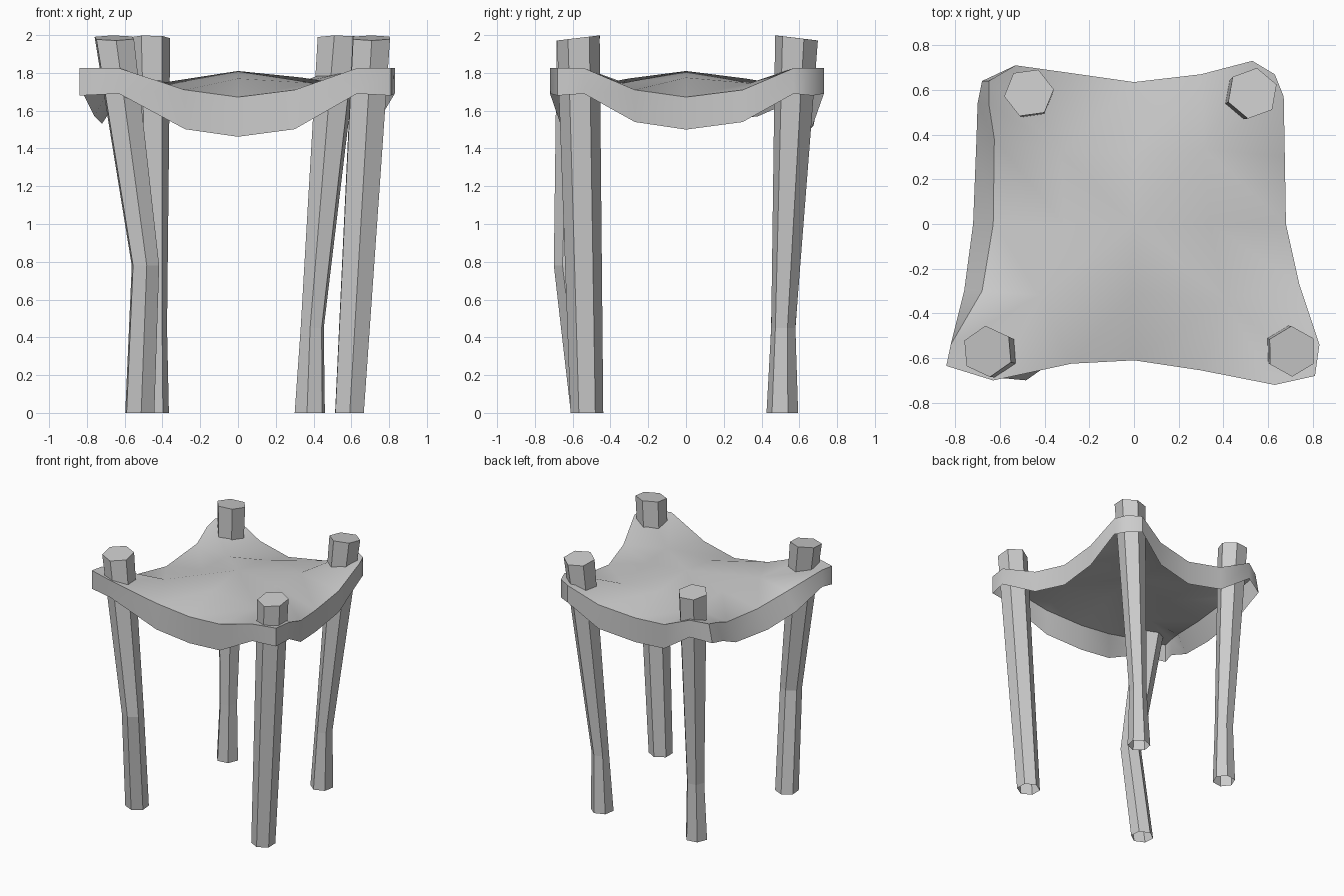
import bpy, bmesh, math
from mathutils import Vector

cube = bpy.data.objects.get("Cube")
if cube:
    bpy.data.objects.remove(cube, do_unlink=True)

GREY = (0.6, 0.6, 0.6, 1.0)
grey = bpy.data.materials.new("plain grey")
grey.use_nodes = True
grey.diffuse_color = GREY
grey.node_tree.nodes["Principled BSDF"].inputs["Base Color"].default_value = GREY


def finish(name, bm):
    """Turn a bmesh into a named object with the shared material."""
    mesh = bpy.data.meshes.new(name)
    bm.to_mesh(mesh)
    bm.free()
    mesh.materials.append(grey)
    obj = bpy.data.objects.new(name, mesh)
    bpy.context.collection.objects.link(obj)
    return obj


def make_pole(name, turn, stations):
    """Six-sided pole, open at the foot, through stations of (x, y, z, radius)."""
    bm = bmesh.new()
    rings = []
    for x, y, z, radius in stations:
        ring = []
        for k in range(6):
            a = math.radians(turn + 60 * k)
            dx, dy = radius * math.cos(a), radius * math.sin(a)
            # the sawn top slopes down slightly to the outside
            slope = -math.copysign(0.12, y) * dy if z > 1.9 else 0
            ring.append(bm.verts.new((x + dx, y + dy, z + slope)))
        rings.append(ring)
    for low, high in zip(rings, rings[1:]):
        for k in range(6):
            n = (k + 1) % 6
            bm.faces.new((low[k], low[n], high[n], high[k]))
    bm.faces.new(rings[-1])
    return finish(name, bm)


# Poles: crooked hexagonal posts
TOP = 1.985
make_pole("front_right_pole", 35, [(-.52, -.525, 0, .085), (-.49, -.62, .78, .08), (-.655, -.57, TOP, .115)])
make_pole("front_left_pole", 31, [(.59, -.525, 0, .087), (.706, -.57, TOP, .113)])
make_pole("back_left_pole", 20, [(.38, .51, 0, .085), (.393, .515, .45, .065), (.53, .585, TOP, .115)])
make_pole("back_right_pole", 8, [(-.45, .51, 0, .085), (-.445, .515, .45, .07), (-.47, .587, TOP, .112)])

# Canopy outline: each side is three corner points, then three sagging points
SIDES = [
    [(-.82, -.54), (-.84, -.635), (-.63, -.7), (-.28, -.625), (0, -.61), (.3, -.655)],
    [(.63, -.72), (.81, -.68), (.83, -.54), (.74, -.27), (.68, 0), (.675, .3)],
    [(.67, .57), (.63, .67), (.53, .73), (.3, .67), (0, .635), (-.28, .675)],
    [(-.53, .71), (-.65, .64), (-.65, .54), (-.625, .38), (-.63, 0), (-.68, -.3)],
]
RIM_Z = (1.825, 1.825, 1.825, 1.71, 1.672, 1.71)
HEM_Z = (1.69, 1.68, 1.69, 1.52, 1.48, 1.52)
HEM_LIFT = (-.018, .02, 0, .05)
HEM_FLARE = (0, .03, .05, .08, .09, .08)
RIDGE_Z = (1.77, 1.775, 1.77, 1.73)
DIAGONAL_Z = (1.745, 1.745, 1.745, 1.71)

bm = bmesh.new()
peak = bm.verts.new((0, 0, 1.81))
rim, hem, diagonal, ridge = [], [], [], []
for s, side in enumerate(SIDES):
    for k, (x, y) in enumerate(side):
        flare = HEM_FLARE[k] if s == 3 else 0
        lift = HEM_LIFT[s] if k > 2 else 0
        # the right-hand back corner hangs a little lower
        droop = .025 * k if s == 3 and k < 3 else 0
        rim.append(bm.verts.new((x, y, RIM_Z[k] - droop)))
        hem.append(bm.verts.new((x - flare, y, HEM_Z[k] + lift - droop)))
    corner, middle = Vector(side[1]) / 2, Vector(side[4]) / 2
    diagonal.append(bm.verts.new((*corner, DIAGONAL_Z[s])))
    ridge.append(bm.verts.new((*middle, RIDGE_Z[s])))

# Roof cloth
count = len(rim)
for s in range(4):
    c1, c2, c3, q1, m, q2 = rim[6 * s:6 * s + 6]
    following = rim[(6 * s + 6) % count]
    d, dn, e = diagonal[s], diagonal[(s + 1) % 4], ridge[s]
    for face in ((c1, c2, d), (c2, c3, d), (c3, q1, d), (q1, m, e, d),
                 (m, q2, dn, e), (q2, following, dn), (d, e, peak, ridge[s - 1])):
        bm.faces.new(face)

# Hanging valance
for k in range(count):
    n = (k + 1) % count
    bm.faces.new((hem[k], hem[n], rim[n], rim[k]))

canopy = finish("cloth_canopy", bm)
bpy.ops.object.select_all(action="DESELECT")
canopy.select_set(True)
bpy.context.view_layer.objects.active = canopy
bpy.ops.object.shade_smooth_by_angle(angle=math.radians(45))
